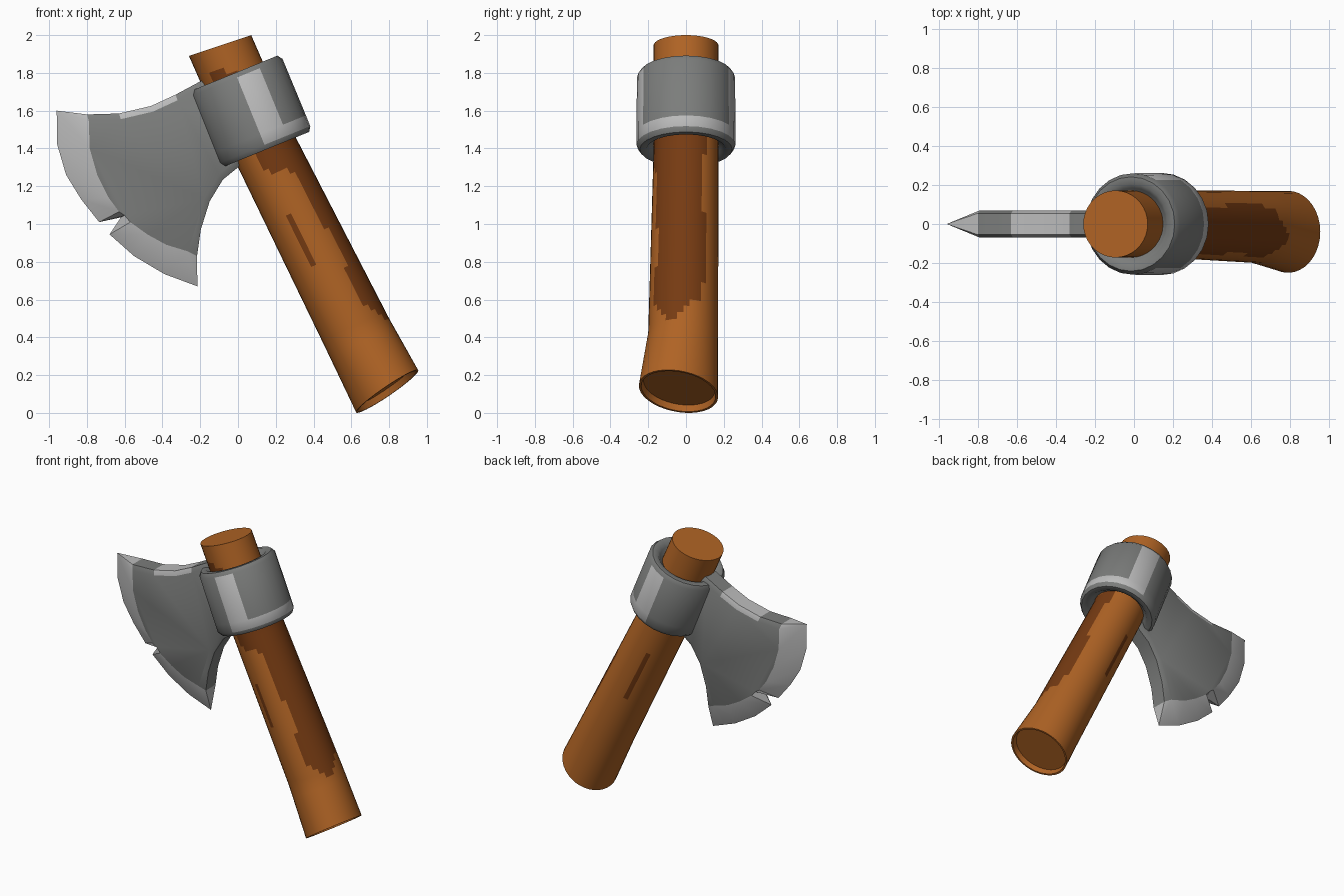
import bpy, bmesh, math
from mathutils import Vector

if "Cube" in bpy.data.objects:
    bpy.data.objects.remove(bpy.data.objects["Cube"])


def material(name, rgb):
    m = bpy.data.materials.new(name)
    m.diffuse_color = (*rgb, 1)
    m.use_nodes = True
    m.node_tree.nodes["Principled BSDF"].inputs["Base Color"].default_value = m.diffuse_color
    return m


WOOD = material("brown wood", (0.43, 0.125, 0.018))
DARK = material("dark wood", (0.18, 0.043, 0.006))
STEEL = material("grey steel", (0.2, 0.205, 0.2))
LIGHT = material("light steel", (0.5, 0.5, 0.5))


def finish(bm, name, mats, angle=35):
    bmesh.ops.remove_doubles(bm, verts=bm.verts, dist=0.0005)
    bmesh.ops.recalc_face_normals(bm, faces=bm.faces)
    me = bpy.data.meshes.new(name)
    bm.to_mesh(me)
    bm.free()
    ob = bpy.data.objects.new(name, me)
    bpy.context.collection.objects.link(ob)
    for m in mats:
        me.materials.append(m)
    bpy.ops.object.select_all(action='DESELECT')
    ob.select_set(True)
    bpy.context.view_layer.objects.active = ob
    bpy.ops.object.shade_smooth_by_angle(angle=math.radians(angle))


def ring(bm, c, u, v, n):
    return [bm.verts.new(c + u * math.cos(2 * math.pi * i / n) + v * math.sin(2 * math.pi * i / n))
            for i in range(n)]


def bridge(bm, a, b, rule=None):
    n = len(a)
    for i in range(n):
        j = (i + 1) % n
        f = bm.faces.new((a[i], a[j], b[j], b[i]))
        if rule:
            deg = (360 * (i + 0.5) / n + 180) % 360 - 180
            f.material_index = int(rule(deg, f.calc_center_median().z))


# Handle: swept rings between four key sections (centre, half axis u, half axis v, steps)
keys = [((-.095, 0, 1.945), (.165, 0, .055), (0, .172, 0), 16),
        ((.155, 0, 1.375), (.155, 0, .075), (0, .172, 0), 28),
        ((.63, -.015, .425), (.17, 0, .075), (0, .185, 0), 6),
        ((.79, -.04, .114), (.165, 0, .11), (0, .21, -.03), 0)]
keys = [(Vector(c), Vector(u), Vector(v), s) for c, u, v, s in keys]


def stain(deg, z):
    wob = 6 * math.sin(z * 9)
    big = -58 + wob < deg < 36 + wob and 0.55 + 0.05 * math.sin(deg / 14) < z < 1.5
    front = -115 < deg < -104 + wob and 0.78 < z < 1.4
    under = -112 < deg < -55 and 1.28 < z < 1.5
    back = 105 < deg < 116 and 0.75 < z < 1.15
    top = -130 < deg < -80 and 1.68 < z < 1.81
    return big or front or under or back or top


bm = bmesh.new()
N = 36
prev = ring(bm, *keys[0][:3], N)
bm.faces.new(prev)
for (c0, u0, v0, s), (c1, u1, v1, _) in zip(keys, keys[1:]):
    for k in range(1, s + 1):
        t = k / s
        cur = ring(bm, c0.lerp(c1, t), u0.lerp(u1, t), v0.lerp(v1, t), N)
        bridge(bm, prev, cur, stain)
        prev = cur
# shallow recess in the butt
c, u, v, _ = keys[-1]
for scale, depth in ((.94, 0), (.9, .035)):
    cur = ring(bm, c + Vector((-.5, .1, .85)) * depth, u * scale, v * scale, N)
    bridge(bm, prev, cur)
    prev = cur
bm.faces.new(prev)
finish(bm, "handle", [WOOD, DARK])

# Collar: hollow band round the handle, (radius, position along axis)
top, bottom = Vector((-.015, 0, 1.80)), Vector((.15, 0, 1.395))
U, V = Vector((.926, 0, .378)), Vector((0, 1, 0))
profile = [(.16, .1), (.185, .05), (.205, 0), (.242, 0), (.26, .06),
           (.262, .8), (.262, .94), (.245, 1), (.21, 1), (.19, .95), (.16, .9)]
bm = bmesh.new()
rings = [ring(bm, top.lerp(bottom, t), U * r, V * r, 24) for r, t in profile]
for k in range(len(rings) - 1):
    side = k in (4, 5)
    bridge(bm, rings[k], rings[k + 1],
           lambda d, z: (side and 60 < abs(d) < 90) or (k == 5 and abs(d) < 60))
finish(bm, "collar", [STEEL, LIGHT], 50)

# Blade: outer outline, matching inner outline, half thickness at the outer outline
B = .055
upper = [(-.10, 1.78, -.10, 1.75, B), (-.20, 1.755, -.20, 1.725, B), (-.33, 1.685, -.32, 1.655, B),
         (-.46, 1.625, -.45, 1.595, B), (-.63, 1.585, -.62, 1.555, B), (-.80, 1.58, -.79, 1.545, B)]
edge = [(-.96, 1.60, -.79, 1.545, 0), (-.957, 1.42, -.785, 1.40, 0), (-.91, 1.26, -.745, 1.26, 0),
        (-.83, 1.13, -.685, 1.14, 0), (-.735, 1.01, -.63, 1.065, 0), (-.62, 1.035, -.60, 1.045, 0),
        (-.68, .945, -.57, 1.01, 0), (-.55, .83, -.48, .945, 0), (-.39, .735, -.38, .89, 0),
        (-.215, .67, -.265, .855, 0)]
lower = [(-.217, .83, -.265, .855, B), (-.197, .97, -.227, .975, B), (-.15, 1.12, -.178, 1.135, B),
         (-.08, 1.235, -.10, 1.26, B), (0, 1.30, -.02, 1.32, B), (.05, 1.36, .03, 1.37, B)]
pts = upper + edge + lower
bm = bmesh.new()
sides = []
for s in (-1, 1):
    outer = [bm.verts.new((p[0], s * p[4], p[1])) for p in pts]
    inner = [bm.verts.new((p[2], s * .07, p[3])) for p in pts]
    sides.append(outer)
    bm.faces.new(inner)
    for i in range(len(pts) - 1):
        f = bm.faces.new((outer[i], outer[i + 1], inner[i + 1], inner[i]))
        f.material_index = 1 if 5 <= i <= 15 or i in (2, 3) else 0
for i in range(len(pts) - 1):
    f = bm.faces.new((sides[0][i], sides[0][i + 1], sides[1][i + 1], sides[1][i]))
    f.material_index = 1 if i in (2, 3, 5, 15) else 0
finish(bm, "blade", [STEEL, LIGHT], 30)
